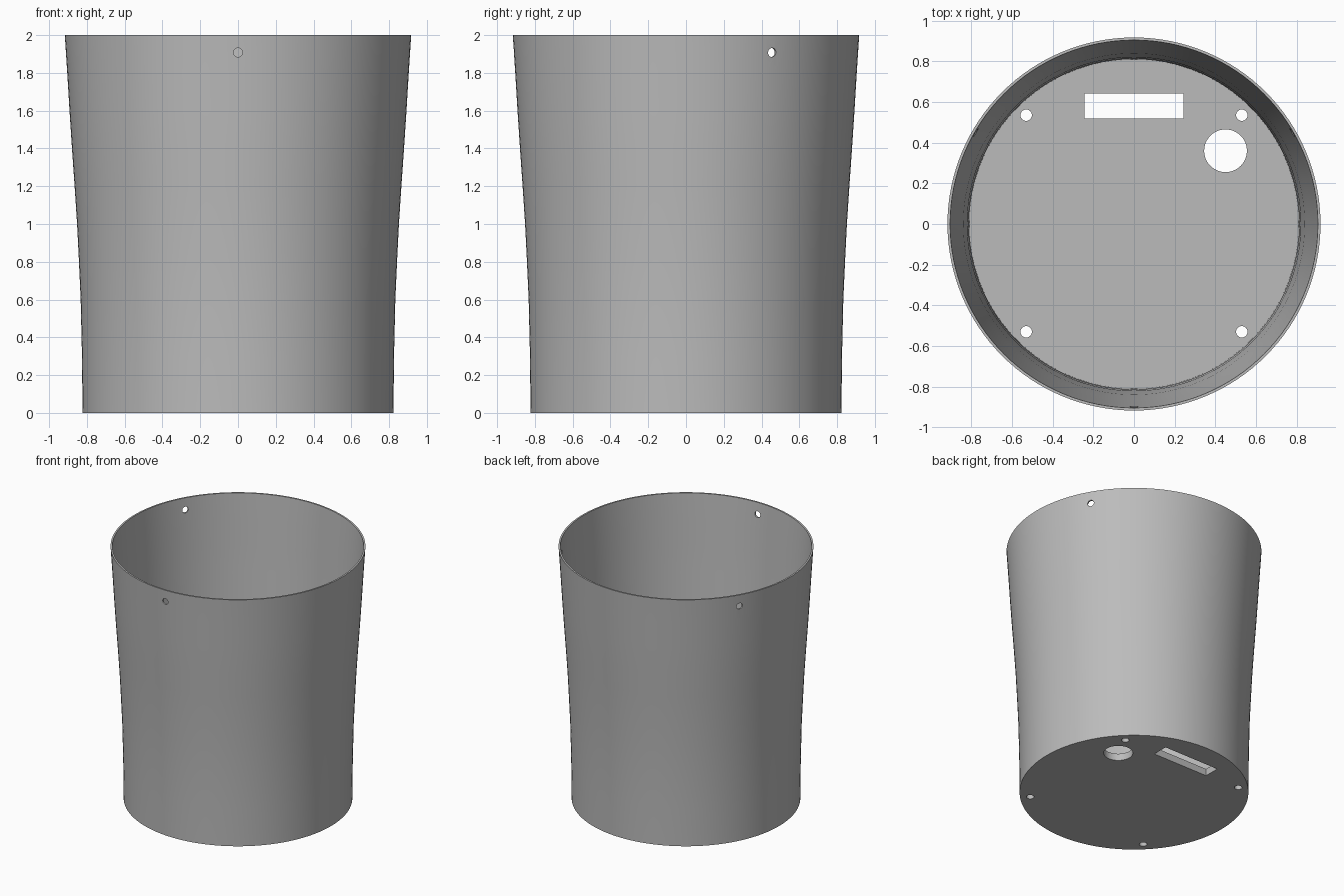
import bpy, bmesh, math
from mathutils import Matrix, Vector

cube = bpy.data.objects.get("Cube")
if cube:
    bpy.data.objects.remove(cube, do_unlink=True)

SEGMENTS = 128
FLOOR = 0.055
WALL = 0.013

grey = bpy.data.materials.new("plain grey")
grey.use_nodes = True
grey.diffuse_color = (0.5, 0.5, 0.5, 1)
grey.node_tree.nodes["Principled BSDF"].inputs["Base Color"].default_value = (0.5, 0.5, 0.5, 1)


def add_object(name, bm):
    bmesh.ops.recalc_face_normals(bm, faces=bm.faces)
    mesh = bpy.data.meshes.new(name)
    bm.to_mesh(mesh)
    bm.free()
    mesh.materials.append(grey)
    obj = bpy.data.objects.new(name, mesh)
    bpy.context.collection.objects.link(obj)
    return obj


def lathe(name, profile):
    """Spin a radius/height profile around z and close both ends flat."""
    bm = bmesh.new()
    rings = []
    for r, z in profile:
        angles = [2 * math.pi * i / SEGMENTS for i in range(SEGMENTS)]
        rings.append([bm.verts.new((r * math.cos(a), r * math.sin(a), z)) for a in angles])
    for low, high in zip(rings, rings[1:]):
        for i in range(SEGMENTS):
            j = (i + 1) % SEGMENTS
            bm.faces.new((low[i], low[j], high[j], high[i]))
    bm.faces.new(rings[0])
    bm.faces.new(rings[-1])
    return add_object(name, bm)


def add_drill(bm, centre, radius, depth, rotation=Matrix(), sides=32):
    bmesh.ops.create_cone(bm, cap_ends=True, segments=sides, radius1=radius, radius2=radius,
                          depth=depth, matrix=Matrix.Translation(centre) @ rotation)


# Bucket: flared outside wall, thin rim, inside wall and thick floor
outside = [(0.823, 0), (0.826, 0.3), (0.833, 0.6), (0.842, 0.8), (0.852, 1.0),
           (0.865, 1.2), (0.879, 1.4), (0.892, 1.6), (0.904, 1.8), (0.917, 2.0)]
inside = [(r - WALL, max(z, FLOOR)) for r, z in reversed(outside)]
bucket = lathe("bucket", outside + inside)

# Cutter for the floor openings and the hanging holes
bm = bmesh.new()
for x in (-0.53, 0.53):
    for y in (-0.53, 0.535):
        add_drill(bm, (x, y, 0), 0.028, 0.4)
add_drill(bm, (0.45, 0.36, 0), 0.105, 0.4, sides=64)
bmesh.ops.create_cube(bm, matrix=Matrix.Translation((0, 0.58, 0)) @ Matrix.Diagonal((0.485, 0.125, 0.4, 1)))
for degrees in (-90, 30, 150):
    turn = Matrix.Rotation(math.radians(degrees), 4, 'Z')
    add_drill(bm, turn @ Vector((0.91, 0, 1.908)), 0.024, 0.2,
              turn @ Matrix.Rotation(math.pi / 2, 4, 'Y'))
cutter = add_object("hole_cutter", bm)
cutter.hide_render = True
cutter.hide_set(True)

# Cut the holes and smooth the walls
cut = bucket.modifiers.new("holes", 'BOOLEAN')
cut.operation = 'DIFFERENCE'
cut.solver = 'EXACT'
cut.object = cutter
bpy.context.view_layer.objects.active = bucket
bucket.select_set(True)
bpy.ops.object.modifier_apply(modifier=cut.name)
bpy.data.objects.remove(cutter, do_unlink=True)
bpy.ops.object.shade_smooth_by_angle(angle=math.radians(30))
